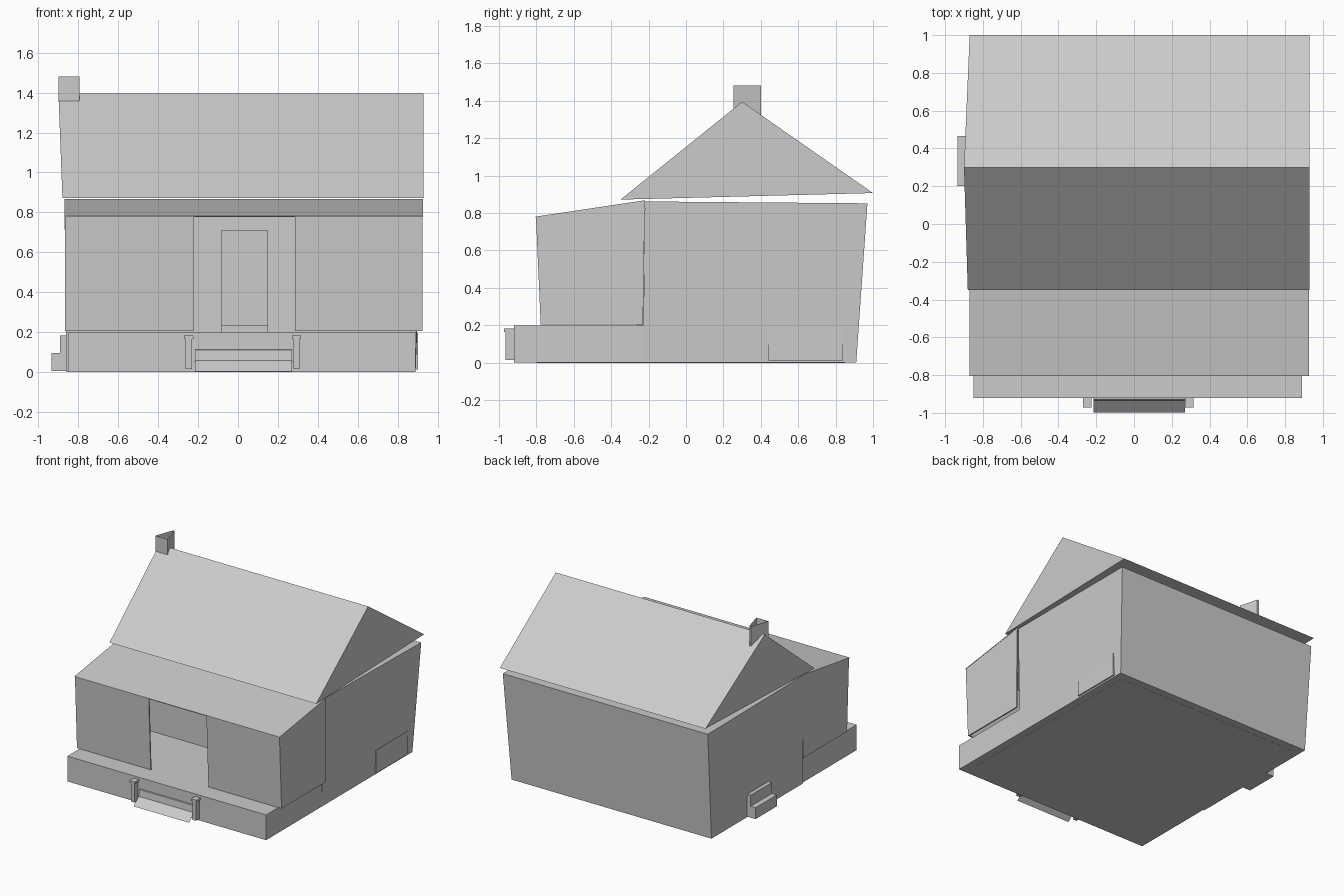
import bpy, bmesh

if "Cube" in bpy.data.objects:
    bpy.data.objects.remove(bpy.data.objects["Cube"])

grey = bpy.data.materials.new("plain grey")
grey.diffuse_color = (0.6, 0.6, 0.6, 1)
grey.use_nodes = True
grey.node_tree.nodes["Principled BSDF"].inputs["Base Color"].default_value = grey.diffuse_color


def build(name, verts, faces, closed=True):
    bm = bmesh.new()
    vs = [bm.verts.new(v) for v in verts]
    for f in faces:
        bm.faces.new([vs[i] for i in f])
    if closed:
        bmesh.ops.recalc_face_normals(bm, faces=bm.faces[:])
    me = bpy.data.meshes.new(name)
    bm.to_mesh(me)
    bm.free()
    me.materials.append(grey)
    ob = bpy.data.objects.new(name, me)
    bpy.context.scene.collection.objects.link(ob)
    return ob


def loft(name, lower, upper):
    """Solid between two matching outlines."""
    n = len(lower)
    faces = [tuple(range(n)), tuple(range(n, 2 * n))]
    faces += [(i, (i + 1) % n, n + (i + 1) % n, n + i) for i in range(n)]
    return build(name, list(lower) + list(upper), faces)


def rect(x0, x1, y0, y1, z):
    return [(x0, y0, z), (x1, y0, z), (x1, y1, z), (x0, y1, z)]


def box(name, x0, x1, y0, y1, z0, z1):
    return loft(name, rect(x0, x1, y0, y1, z0), rect(x0, x1, y0, y1, z1))


def extrude_x(name, profile, x0, x1):
    return loft(name, [(x0, y, z) for y, z in profile],
                [(x1, y, z) for y, z in profile])


# Main house body, with back and right walls leaning out
loft("house_body",
     [(-0.86, -0.23, 0.0), (0.89, -0.23, 0.0), (0.89, 0.91, 0.0), (-0.86, 0.91, 0.0)],
     [(-0.87, -0.22, 0.862), (0.915, -0.22, 0.862), (0.925, 0.97, 0.852), (-0.87, 0.97, 0.852)])

# Raised base under the porch, front edge slightly proud
box("porch_base", -0.85, 0.89, -0.92, -0.22, 0.0, 0.2)
box("underside_panel", -0.80, 0.83, -0.80, 0.85, -0.001, 0.004)

# Porch walls: two front panels with an open middle
for side, a, b in (("left", -0.862, -0.22), ("right", 0.285, 0.925)):
    loft("porch_front_" + side,
         rect(a, b, -0.777, -0.767, 0.205), rect(a, b, -0.802, -0.792, 0.778))

# Porch side walls following the lean-to slope
side_profile = [(-0.777, 0.205), (-0.23, 0.205), (-0.22, 0.862), (-0.802, 0.778)]
extrude_x("porch_side_left", side_profile, -0.866, -0.856)
extrude_x("porch_side_right", side_profile, 0.915, 0.925)

# Lean-to roof above the porch
extrude_x("porch_roof", [(-0.804, 0.776), (-0.804, 0.781), (-0.22, 0.868), (-0.22, 0.862)],
          -0.87, 0.927)

# Main gable roof, ridge slightly longer on the left
gable = [(-0.35, 0.872), (1.0, 0.907), (0.30, 1.395)]
loft("main_roof",
     [(x, y, z) for x, (y, z) in zip((-0.88, -0.87, -0.90), gable)],
     [(0.93, y, z) for y, z in gable])

# Wedge-shaped open chimney
foot = [(-0.90, 0.255), (-0.795, 0.255), (-0.835, 0.40), (-0.85, 0.40)]
low = [1.355, 1.355, 1.32, 1.32]
build("chimney",
      [(x, y, z) for (x, y), z in zip(foot, low)] + [(x, y, 1.482) for x, y in foot],
      [(i, (i + 1) % 4, 4 + (i + 1) % 4, 4 + i) for i in range(4)])

# Door and its sill on the back wall of the porch
box("door", -0.085, 0.15, -0.237, -0.22, 0.2, 0.71)
box("door_sill", -0.085, 0.15, -0.26, -0.23, 0.2, 0.235)

# Front stair: slanted bottom sheet, then treads and risers
stair = [(-0.998, 0.002), (-0.935, 0.057), (-0.93, 0.11), (-0.86, 0.125),
         (-0.855, 0.16), (-0.82, 0.175)]
n = len(stair)
build("front_stair",
      [(-0.215, y, z) for y, z in stair] + [(0.27, y, z) for y, z in stair],
      [(i, n + i, n + i + 1, i + 1) for i in range(n - 1)], closed=False)

# Stair posts with small caps
for side, x in (("left", -0.247), ("right", 0.293)):
    box("stair_post_" + side, x - 0.016, x + 0.016, -0.965, -0.91, 0.015, 0.168)
    box("stair_post_cap_" + side, x - 0.023, x + 0.023, -0.972, -0.905, 0.165, 0.182)

# Side steps on the left
box("side_step_lower", -0.935, -0.85, 0.2, 0.465, 0.005, 0.095)
box("side_step_upper", -0.892, -0.85, 0.2, 0.465, 0.095, 0.182)

# Thin foundation panel on the right wall
box("side_panel", 0.88, 0.902, 0.44, 0.84, 0.012, 0.195)
